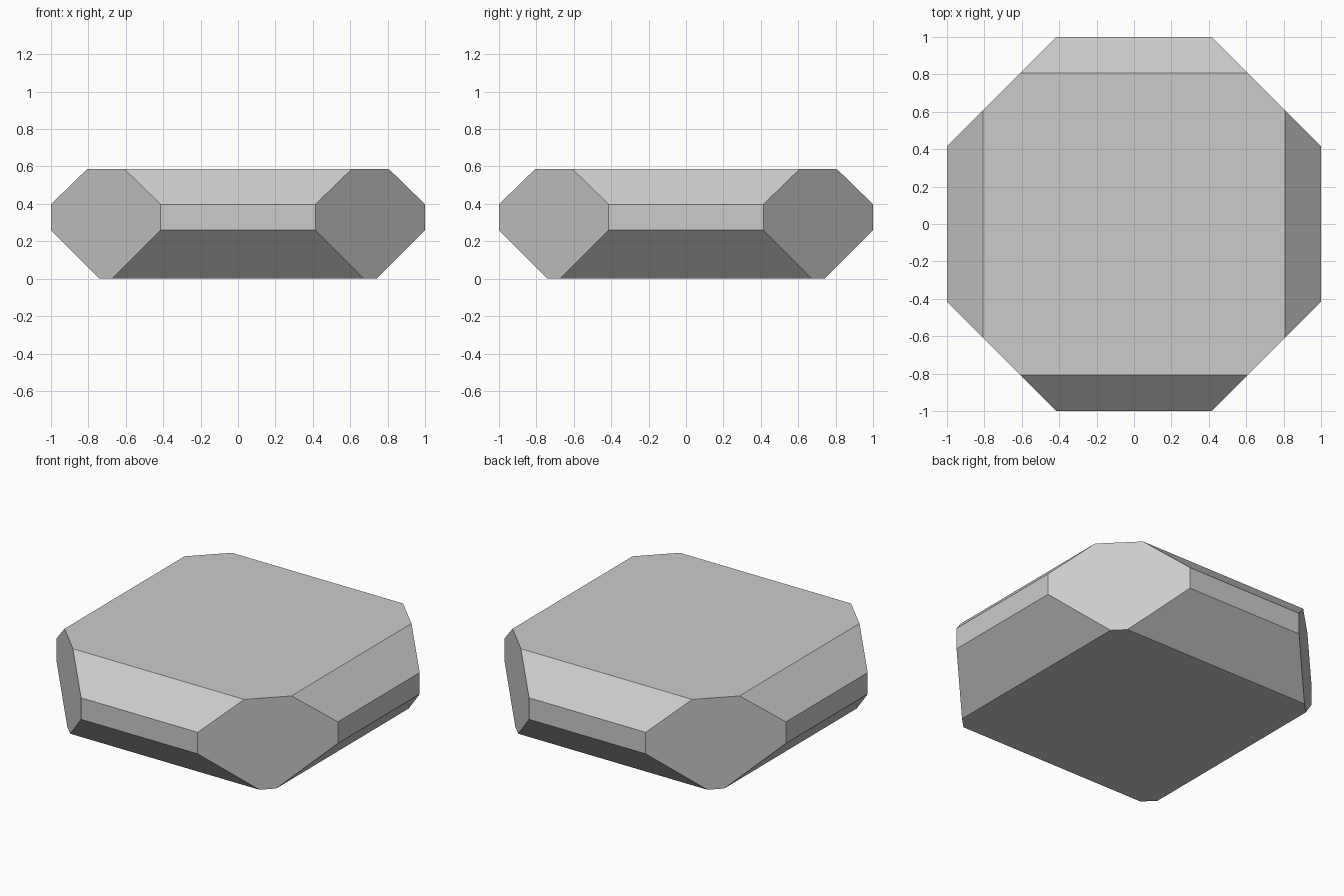
import bpy, bmesh
from math import sqrt

if "Cube" in bpy.data.objects:
    bpy.data.objects.remove(bpy.data.objects["Cube"])

DIAGONAL = sqrt(2)  # |x| + |y| on the four upright corner faces

# Height and half width of each level, bottom to top
LEVELS = [(0.0, 0.742), (0.26, 1.0), (0.398, 1.0), (0.587, 0.806)]


def ring(bm, z, h):
    c = DIAGONAL - h
    pts = [(h, -c), (h, c), (c, h), (-c, h), (-h, c), (-h, -c), (-c, -h), (c, -h)]
    return [bm.verts.new((x, y, z)) for x, y in pts]


# Faceted octagonal slab, lofted between levels
bm = bmesh.new()
rings = [ring(bm, z, h) for z, h in LEVELS]
for i in range(8):
    j = (i + 1) % 8
    if i % 2 == 0:  # side: lower bevel, upright band, upper bevel
        for lo, hi in zip(rings, rings[1:]):
            bm.faces.new((lo[i], lo[j], hi[j], hi[i]))
    else:  # corner: one flat upright face
        bm.faces.new([r[j] for r in rings] + [r[i] for r in reversed(rings)])
bm.faces.new(rings[-1])
bm.faces.new(rings[0][::-1])
bmesh.ops.recalc_face_normals(bm, faces=bm.faces)

mesh = bpy.data.meshes.new("faceted_slab")
bm.to_mesh(mesh)
bm.free()
bpy.context.collection.objects.link(bpy.data.objects.new("faceted_slab", mesh))
